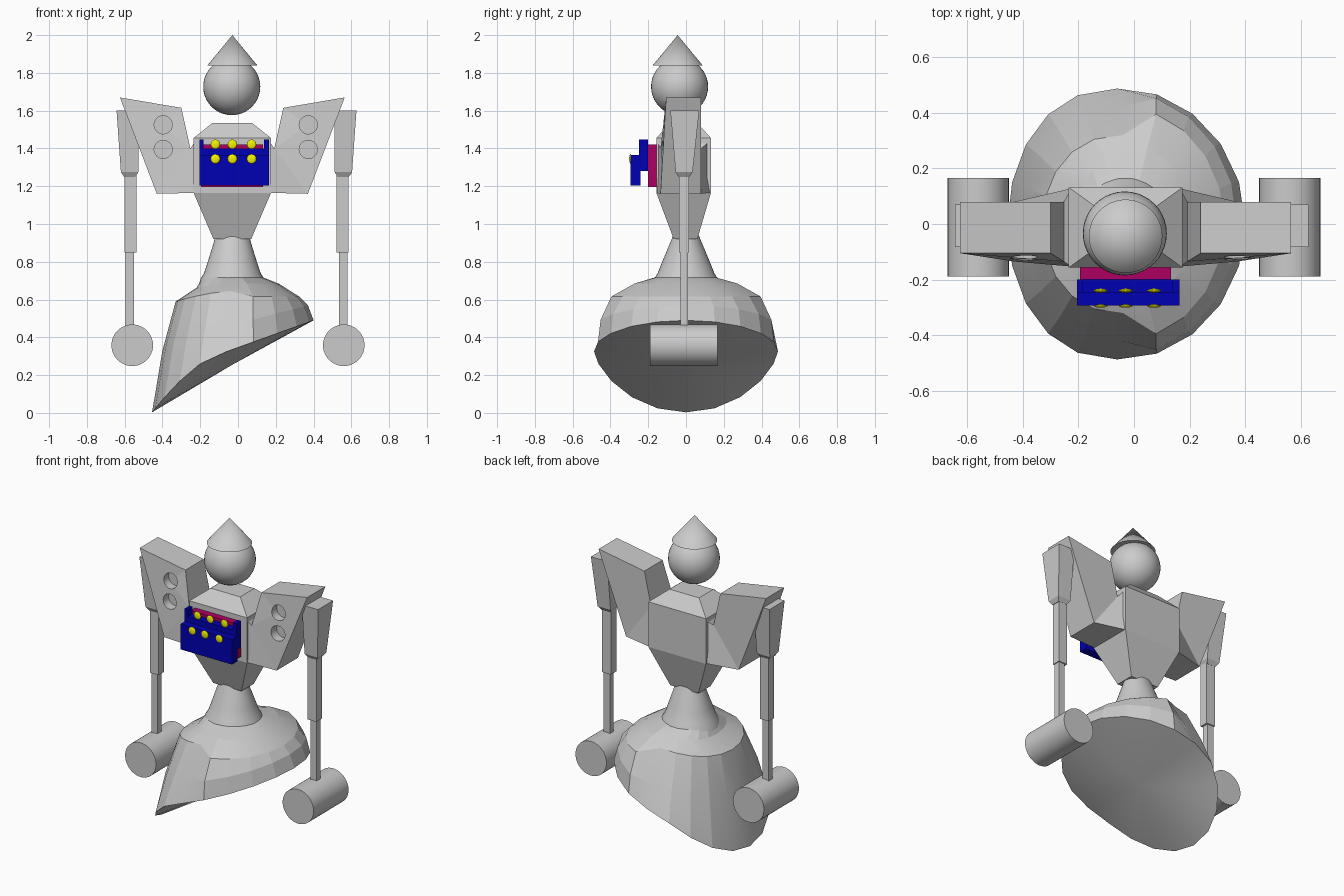
import bpy, bmesh
from math import cos, sin, pi, radians
from mathutils import Matrix

if "Cube" in bpy.data.objects:
    bpy.data.objects.remove(bpy.data.objects["Cube"])

CX = -0.03   # symmetry line of the body
ARM_CX = -0.008


def material(name, col):
    m = bpy.data.materials.new(name)
    m.diffuse_color = (*col, 1)
    m.use_nodes = True
    m.node_tree.nodes["Principled BSDF"].inputs["Base Color"].default_value = m.diffuse_color
    return m


BLUE = material("blue", (0.0, 0.0, 0.45))
MAROON = material("maroon", (0.42, 0.0, 0.12))
YELLOW = material("yellow", (0.9, 0.9, 0.0))


def finish(name, bm, mat=None, smooth=None):
    bmesh.ops.recalc_face_normals(bm, faces=bm.faces)
    me = bpy.data.meshes.new(name)
    bm.to_mesh(me)
    bm.free()
    ob = bpy.data.objects.new(name, me)
    bpy.context.collection.objects.link(ob)
    if mat:
        me.materials.append(mat)
    if smooth:
        bpy.ops.object.select_all(action='DESELECT')
        ob.select_set(True)
        bpy.context.view_layer.objects.active = ob
        bpy.ops.object.shade_smooth_by_angle(angle=radians(smooth))
    return ob


def loft(name, rings, mat=None, smooth=None, fan=None):
    """Bridge a list of equal point rings; cap both ends (last one as a fan if given)."""
    bm = bmesh.new()
    vs = [[bm.verts.new(p) for p in r] for r in rings]
    n = len(vs[0])
    for a, b in zip(vs, vs[1:]):
        for i in range(n):
            j = (i + 1) % n
            bm.faces.new((a[i], a[j], b[j], b[i]))
    bm.faces.new(vs[0])
    if fan:
        c = bm.verts.new(fan)
        for i in range(n):
            bm.faces.new((vs[-1][i], vs[-1][(i + 1) % n], c))
    else:
        bm.faces.new(vs[-1])
    return finish(name, bm, mat, smooth)


def rect(x0, x1, y0, y1, z):
    return [(x0, y0, z), (x1, y0, z), (x1, y1, z), (x0, y1, z)]


def box(name, x0, x1, y0, y1, z0, z1, mat=None):
    return loft(name, [rect(x0, x1, y0, y1, z0), rect(x0, x1, y0, y1, z1)], mat)


def cone(name, loc, r1, r2, depth, mat=None, rot_x=0, seg=48, smooth=40):
    bm = bmesh.new()
    m = Matrix.Translation(loc) @ Matrix.Rotation(rot_x, 4, 'X')
    bmesh.ops.create_cone(bm, cap_ends=True, segments=seg, radius1=r1, radius2=r2,
                          depth=depth, matrix=m)
    return finish(name, bm, mat, smooth)


def ball(name, loc, r, mat=None, flat=1.0, seg=40):
    bm = bmesh.new()
    m = Matrix.Translation(loc) @ Matrix.Diagonal((1, flat, 1, 1))
    bmesh.ops.create_uvsphere(bm, u_segments=seg, v_segments=seg // 2, radius=r, matrix=m)
    return finish(name, bm, mat, 60)


# head and hat
ball("head", (CX - 0.003, -0.034, 1.727), 0.151)
cone("hat", (CX, -0.044, 1.92), 0.132, 0, 0.16)

# torso: narrow waist, straight chest, bevelled top
loft("torso", [rect(CX - .1, CX + .1, -.065, .06, .92),
               rect(CX - .205, CX + .205, -.157, .132, 1.165),
               rect(CX - .205, CX + .205, -.157, .132, 1.455),
               rect(CX - .105, CX + .105, -.085, .06, 1.535)])


# skirt: round neck flaring into a faceted bell with a slanted, uneven rim;
# the bell is fuller on its right half (mid_r) than on its left half (mid_l)
def bell_ring(right, mid_r, mid_l, left, n, px=1.0, pz=1.0):
    pts = []
    for i in range(n):
        c, s = cos(2 * pi * i / n), sin(2 * pi * i / n)
        mid, end = (mid_r, right) if c > .1 else (mid_l, left)
        kx, kz = (c, c) if c > .1 else (abs(c) ** px, abs(c) ** pz)
        pts.append((mid[0] + kx * (end[0] - mid[0]), s * mid[1],
                    mid[2] + kz * (end[1] - mid[2])))
    return pts


def neck_ring(z, r, k):
    return bell_ring((CX + r, z), (CX, r * k, z), (CX, r * k, z), (CX - r, z), 40)


loft("skirt_neck", [neck_ring(*a) for a in (
    (.94, .09, .75), (.90, .099, .85), (.80, .13, .97),
    (.74, .15, 1), (.71, .168, 1), (.67, .18, 1))], smooth=40)
loft("skirt_bell", [bell_ring(*a, 20, .87, 1.35) for a in (
    ((.125, .72), (CX, .155, .72), (CX, .155, .72), (-.185, .72)),
    ((.22, .682), (CX, .285, .687), (CX, .24, .685), (-.22, .662)),
    ((.325, .615), (CX, .415, .617), (-.04, .32, .645), (-.33, .59)),
    ((.37, .57), (-.05, .475, .46), (-.05, .42, .46), (-.40, .33)),
    ((.40, .49), (-.06, .49, .325), (-.06, .487, .325), (-.455, .003)))],
    smooth=12, fan=(-.03, 0, .255))

for side, s in (("left", -1), ("right", 1)):
    # shoulder: swept out and up from the chest side
    def section(bx, bz, tx, tz, y0, y1):
        return [(CX + s * bx, y0, bz), (CX + s * bx, y1, bz),
                (CX + s * tx, y1, tz), (CX + s * tx, y0, tz)]
    shoulder = loft(f"{side}_shoulder", [
        section(.195, 1.165, .195, 1.44, -.153, .128),
        section(.40, 1.16, .222, 1.40, -.135, .08),
        section(.595, 1.67, .27, 1.615, -.105, .08)])
    # two round recesses in the shoulder front
    for k, z in enumerate((1.525, 1.395)):
        cut = cone(f"{side}_recess_cutter_{k + 1}", (-.012 + s * .384, -.14, z),
                   .048, .048, .14, rot_x=pi / 2, seg=32)
        cut.hide_render = True
        cut.hide_viewport = True
        mod = shoulder.modifiers.new("recess", 'BOOLEAN')
        mod.operation = 'DIFFERENCE'
        mod.solver = 'EXACT'
        mod.object = cut

    # arm in three shrinking sections
    def arm_rect(a, b, y0, y1, z):
        return rect(ARM_CX + s * a, ARM_CX + s * b, y0, y1, z)
    loft(f"{side}_upper_arm", [arm_rect(.535, .595, -.04, .018, 1.25),
                               arm_rect(.52, .612, -.055, .035, 1.275),
                               arm_rect(.52, .635, -.083, .07, 1.60)])
    loft(f"{side}_forearm", [arm_rect(.53, .592, -.038, .017, .85),
                             arm_rect(.53, .592, -.038, .017, 1.26)])
    loft(f"{side}_wrist", [arm_rect(.543, .587, -.03, .01, .42),
                           arm_rect(.543, .587, -.03, .01, .86)])
    # drum hand
    cone(f"{side}_hand", (s * .56, -.012, .358), .11, .11, .355, rot_x=pi / 2)

# chest panel backing
box("panel_backing", -.195, .133, -.20, -.15, 1.195, 1.42, MAROON)

# stepped keyboard: upper step sits low between two end plates, lower step is full width
box("upper_step", -.19, .145, -.247, -.20, 1.28, 1.40, BLUE)
box("lower_step", -.205, .163, -.293, -.24, 1.203, 1.365, BLUE)
for side, x0, x1 in (("left", -.205, -.183), ("right", .138, .163)):
    box(f"{side}_end_plate", x0, x1, -.248, -.20, 1.28, 1.448, BLUE)

# two rows of flat round buttons
for row, y, z in (("upper", -.24, 1.422), ("lower", -.2935, 1.345)):
    for k, x in enumerate((-.12, -.03, .072)):
        ball(f"{row}_button_{k + 1}", (x, y, z), .025, YELLOW, .3, 20)
